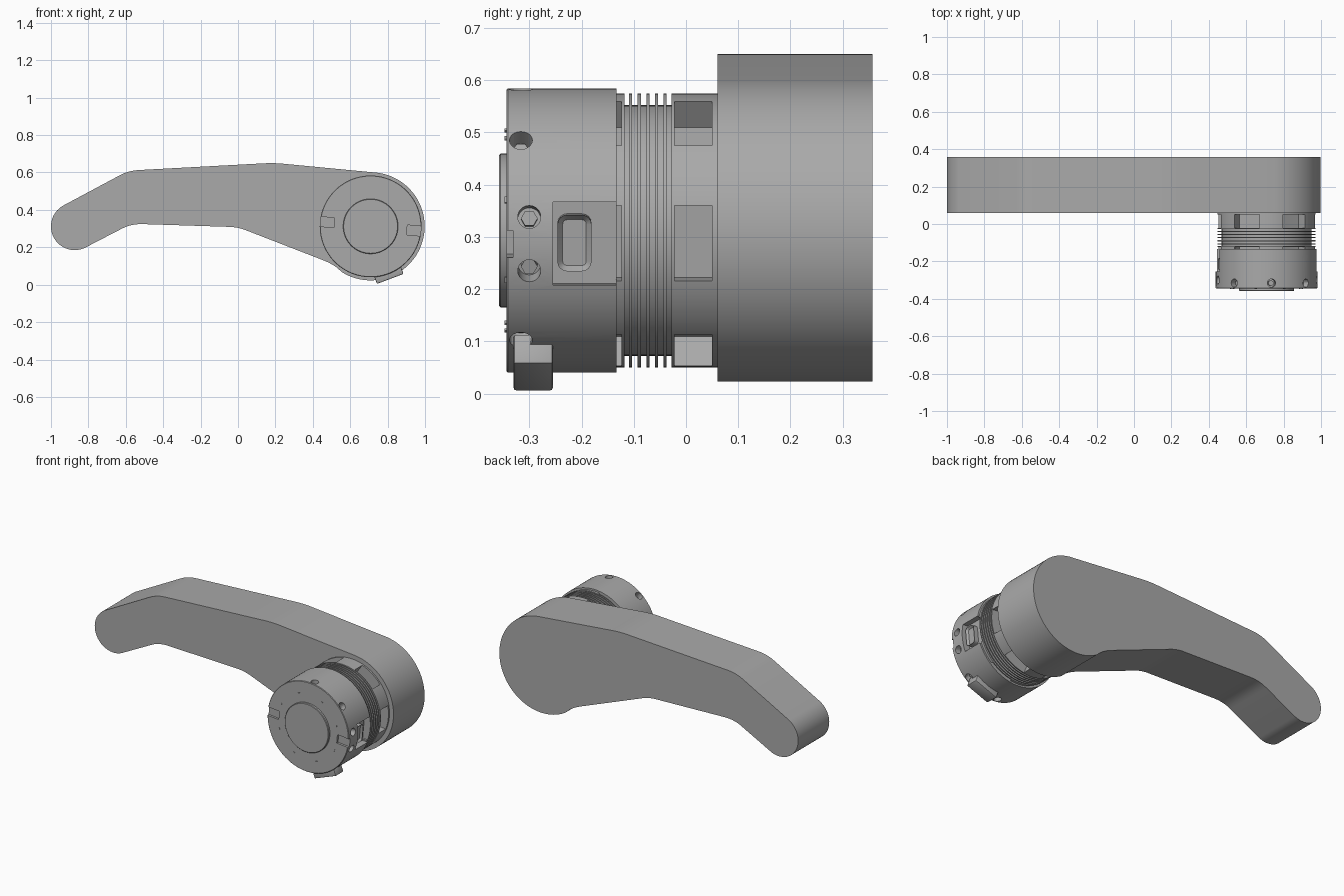
import bpy, bmesh
from math import sin, cos, pi, radians, tau
from mathutils import Matrix, Vector

cube = bpy.data.objects.get("Cube")
if cube:
    bpy.data.objects.remove(cube)

grey = bpy.data.materials.new("plain grey")
grey.use_nodes = True
COLOR = (0.4, 0.4, 0.4, 1)
grey.diffuse_color = COLOR
grey.node_tree.nodes["Principled BSDF"].inputs["Base Color"].default_value = COLOR

CX, CZ = 0.709, 0.312      # hub axis
TILT = -5.5                # angular offset of hub features


def finish(bm, name, smooth=True):
    bmesh.ops.recalc_face_normals(bm, faces=bm.faces)
    me = bpy.data.meshes.new(name)
    bm.to_mesh(me)
    bm.free()
    me.materials.append(grey)
    ob = bpy.data.objects.new(name, me)
    bpy.context.collection.objects.link(ob)
    if smooth:
        shade(ob)
    return ob


def shade(ob):
    bpy.ops.object.select_all(action='DESELECT')
    ob.select_set(True)
    bpy.context.view_layer.objects.active = ob
    bpy.ops.object.shade_smooth_by_angle(angle=radians(25))


def radial(angle, r, y):
    """Frame on the hub: local x points outward, y along the axis."""
    return (Matrix.Translation((CX, y, CZ)) @ Matrix.Rotation(-radians(angle), 4, 'Y')
            @ Matrix.Translation((r, 0, 0)))


def add_box(bm, angle, r0, r1, y0, y1, width):
    m = radial(angle, (r0 + r1) / 2, (y0 + y1) / 2) @ Matrix.Diagonal((r1 - r0, y1 - y0, width, 1))
    return bmesh.ops.create_cube(bm, size=1, matrix=m)["verts"]


def add_pin(bm, angle, r0, r1, y, radius, segments=20):
    m = radial(angle, (r0 + r1) / 2, y) @ Matrix.Rotation(pi / 2, 4, 'Y')
    bmesh.ops.create_cone(bm, cap_ends=True, segments=segments, radius1=radius,
                          radius2=radius, depth=r1 - r0, matrix=m)


def lathe(name, profile, segments=96):
    """Spin (radius, y) points around the hub axis and cap both ends."""
    bm = bmesh.new()
    rings = [[bm.verts.new((CX + r * cos(tau * i / segments), y, CZ + r * sin(tau * i / segments)))
              for i in range(segments)] for r, y in profile]
    for a, b in zip(rings, rings[1:]):
        for i in range(segments):
            j = (i + 1) % segments
            bm.faces.new((a[i], a[j], b[j], b[i]))
    bm.faces.new(rings[0])
    bm.faces.new(rings[-1])
    return finish(bm, name)


def cut(ob, bm):
    cutter = finish(bm, ob.name + "_cutter", smooth=False)
    cutter.hide_render = True
    mod = ob.modifiers.new("cut", 'BOOLEAN')
    mod.operation, mod.solver, mod.object = 'DIFFERENCE', 'EXACT', cutter
    bpy.context.view_layer.update()
    me = bpy.data.meshes.new_from_object(ob.evaluated_get(bpy.context.evaluated_depsgraph_get()))
    ob.modifiers.clear()
    ob.data = me
    bpy.data.objects.remove(cutter)
    shade(ob)


def arc(cx, cz, r, start, end, steps):
    return [(cx + r * cos(radians(start + (end - start) * i / steps)),
             cz + r * sin(radians(start + (end - start) * i / steps))) for i in range(steps + 1)]


def bend(a, corner, b, steps=5):
    """Soft corner between a and b."""
    a, c, b = Vector(a), Vector(corner), Vector(b)
    return [tuple(a * (1 - t) ** 2 + c * 2 * t * (1 - t) + b * t * t)
            for t in (i / steps for i in range(steps + 1))]


# Lever arm: outline extruded along y
outline = (arc(CX, CZ, 0.289, -122, 82, 48)
           + bend((0.26, 0.645), (0.2, 0.652), (0.14, 0.649))
           + bend((-0.53, 0.613), (-0.585, 0.61), (-0.63, 0.586))
           + arc(-0.873, 0.312, 0.127, 120, 295, 30)
           + bend((-0.62, 0.3), (-0.575, 0.325), (-0.51, 0.324))
           + bend((-0.04, 0.309), (0.0, 0.307), (0.04, 0.292))
           + bend((0.46, 0.129), (0.505, 0.11), (0.53, 0.09)))
bm = bmesh.new()
face = bm.faces.new([bm.verts.new((x, 0.06, z)) for x, z in outline])
ext = bmesh.ops.extrude_face_region(bm, geom=[face], use_keep_orig=True)["geom"]
bmesh.ops.translate(bm, vec=(0, 0.297, 0), verts=[v for v in ext if isinstance(v, bmesh.types.BMVert)])
finish(bm, "lever_arm")

# Rear collar and thin front flange, each with six windows
for name, y0, y1, w0, w1 in (("rear_collar", -0.028, 0.065, -0.022, 0.05),
                             ("front_flange", -0.134, -0.118, -0.15, -0.123)):
    ring = lathe(name, [(0.262, y0), (0.262, y1)])
    bm = bmesh.new()
    for k in range(6):
        add_box(bm, TILT + 60 * k, 0.19, 0.32, w0, w1, 0.145)
    cut(ring, bm)

# Bellows with thin fins
profile = [(0.24, -0.12)]
for k in range(5):
    y = -0.106 + 0.0165 * k
    profile += [(0.24, y - 0.003), (0.262, y - 0.003), (0.262, y + 0.003), (0.24, y + 0.003)]
profile.append((0.24, -0.026))
lathe("bellows", profile)

# Clamp ring with screw holes, side pockets and face notches
HOLES = [(TILT + 45 * k, -0.316) for k in (1, 2, 3, 5, 6, 7)]
HOLES += [(TILT + side + s * 11, -0.3) for side in (0, 180) for s in (-1, 1)]
clamp = lathe("clamp_ring", [(0.269, -0.344), (0.272, -0.341), (0.272, -0.133)])
bm = bmesh.new()
for angle, y in HOLES:
    add_pin(bm, angle, 0.225, 0.3, y, 0.022)
for side in (0, 180):
    add_box(bm, TILT + side, 0.225, 0.3, -0.255, -0.12, 0.16)
    add_box(bm, TILT + side, 0.195, 0.3, -0.36, -0.331, 0.052)
cut(clamp, bm)

# Socket screws seated in the holes
bm = bmesh.new()
for angle, y in HOLES:
    add_pin(bm, angle, 0.22, 0.243, y, 0.016, 6)
finish(bm, "clamp_screws")

# Raised, dished blocks in the side pockets
for side, name in ((0, "left_pocket_block"), (180, "right_pocket_block")):
    bm = bmesh.new()
    add_box(bm, TILT + side, 0.215, 0.253, -0.246, -0.181, 0.108)
    out = radial(TILT + side, 0, 0).to_3x3() @ Vector((1, 0, 0))
    bm.normal_update()
    edges = [e for e in bm.edges
             if abs((e.verts[0].co - e.verts[1].co).normalized().dot(out)) > 0.9]
    bmesh.ops.bevel(bm, geom=edges, offset=0.018, segments=4, profile=0.5, affect='EDGES')
    bm.normal_update()
    top = max(bm.faces, key=lambda f: f.normal.dot(out) * f.calc_area())
    bmesh.ops.inset_region(bm, faces=[top], thickness=0.01)
    bmesh.ops.translate(bm, vec=out * -0.012, verts=top.verts)
    finish(bm, name)

# Front cap and small face marks
lathe("front_cap", [(0.144, -0.358), (0.147, -0.355), (0.147, -0.34)])
bm = bmesh.new()
for k in range(8):
    add_box(bm, 17 + 45 * k, 0.198, 0.202, -0.347, -0.34, 0.012)
finish(bm, "face_marks", smooth=False)

# Locking tab under the clamp ring
bm = bmesh.new()
add_box(bm, -69.5, 0.24, 0.3, -0.33, -0.255, 0.152)
bmesh.ops.bevel(bm, geom=bm.edges[:], offset=0.005, segments=2, profile=0.5, affect='EDGES')
finish(bm, "locking_tab")
